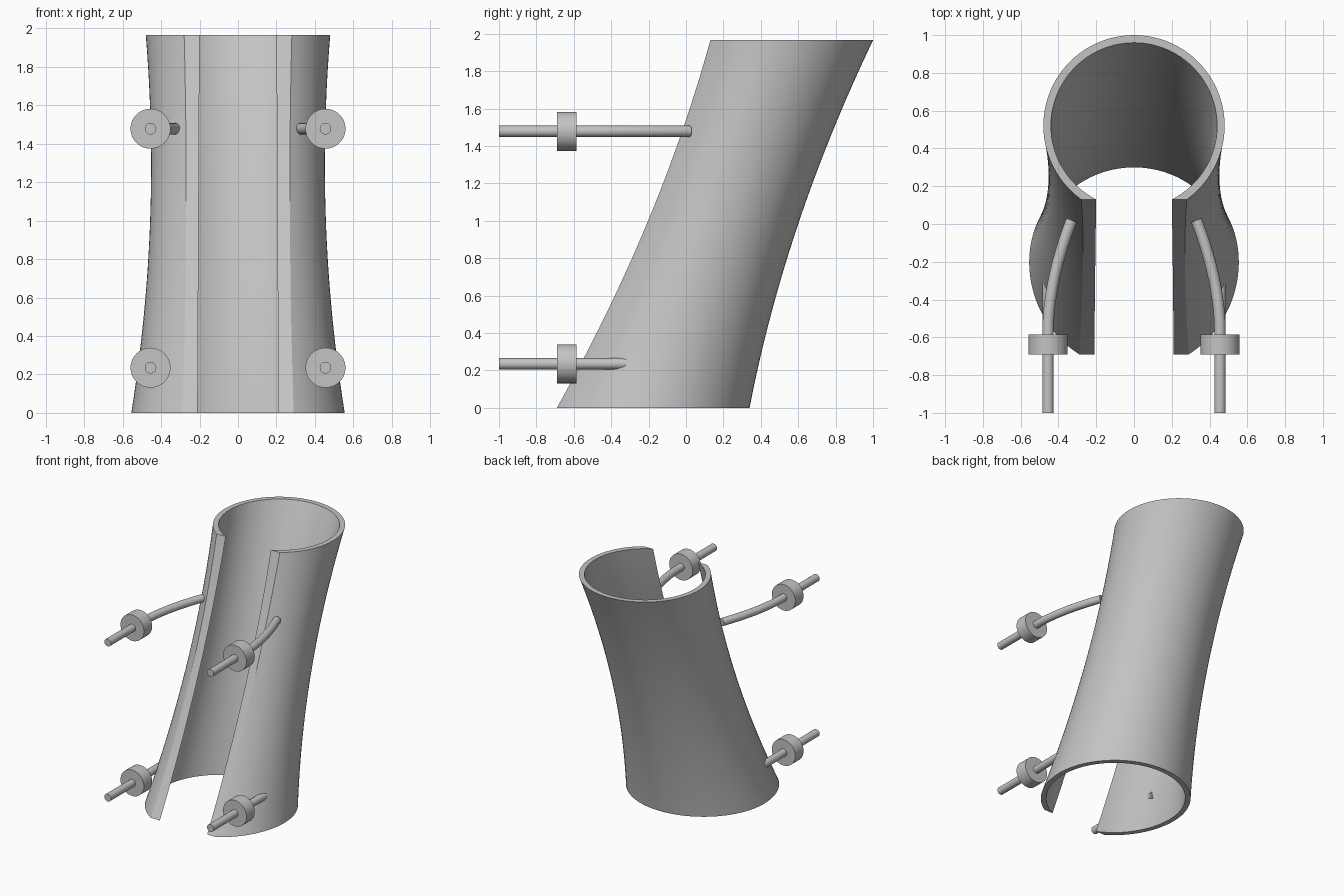
import bpy, bmesh, math
from mathutils import Matrix, Vector

cube = bpy.data.objects.get("Cube")
if cube:
    bpy.data.objects.remove(cube, do_unlink=True)

grey = bpy.data.materials.new("plain grey")
grey.use_nodes = True
grey.diffuse_color = (0.55, 0.55, 0.55, 1)
grey.node_tree.nodes["Principled BSDF"].inputs["Base Color"].default_value = grey.diffuse_color

HEIGHT, WALL = 1.965, 0.04
ROWS, COLS = 32, 72


def finish(bm, name):
    """Turn a bmesh into a smooth shaded object with sharp corners kept."""
    bmesh.ops.recalc_face_normals(bm, faces=bm.faces)
    mesh = bpy.data.meshes.new(name)
    bm.to_mesh(mesh)
    bm.free()
    mesh.materials.append(grey)
    obj = bpy.data.objects.new(name, mesh)
    bpy.context.collection.objects.link(obj)
    bpy.ops.object.select_all(action='DESELECT')
    obj.select_set(True)
    bpy.context.view_layer.objects.active = obj
    bpy.ops.object.shade_smooth_by_angle(angle=math.radians(30))
    return obj


def bow(t, low, mid, high):
    """Parabola through the values at the bottom, middle and top."""
    return low * (1 - t) * (1 - 2 * t) + mid * 4 * t * (1 - t) + high * t * (2 * t - 1)


def arc(half_width, centre, back, lip_x, lip_y, z):
    """Open oval that runs round the back from one slot lip to the other."""
    start = -math.acos(lip_x / half_width)
    front = (lip_y - centre) / math.sin(start)
    points = []
    for i in range(COLS + 1):
        a = start + (math.pi - 2 * start) * i / COLS
        depth = back - centre if math.sin(a) > 0 else front
        points.append(Vector((half_width * math.cos(a), centre + depth * math.sin(a), z)))
    return points


# Leaning, slotted tube with a waist
bm = bmesh.new()
rings = []
for r in range(ROWS + 1):
    t = r / ROWS
    width = bow(t, 0.555, 0.458, 0.48)
    centre = bow(t, -0.20, 0.14, 0.52)
    back = bow(t, 0.34, 0.60, 1.0)
    lip_y = bow(t, -0.69, -0.21, 0.13)
    outer = arc(width, centre, back, bow(t, 0.29, 0.27, 0.28), lip_y, t * HEIGHT)
    inner = arc(width - WALL, centre, back - WALL, bow(t, 0.21, 0.205, 0.20), lip_y, t * HEIGHT)
    rings.append([bm.verts.new(p) for p in outer + inner[::-1]])
n = len(rings[0])
for low, high in zip(rings, rings[1:]):
    for i in range(n):
        j = (i + 1) % n
        bm.faces.new((low[i], low[j], high[j], high[i]))
for ring in (rings[0], rings[-1]):
    for i in range(COLS):
        bm.faces.new((ring[i], ring[i + 1], ring[n - 2 - i], ring[n - 1 - i]))
finish(bm, "slotted_tube")


def rod(name, path, radius=0.03, sides=24):
    """Round bar swept along a path that stays level."""
    bm = bmesh.new()
    loops = []
    for k, p in enumerate(path):
        along = (path[min(k + 1, len(path) - 1)] - path[max(k - 1, 0)]).normalized()
        side = along.cross(Vector((0, 0, 1)))
        loops.append([bm.verts.new(p + radius * (math.cos(a) * side + math.sin(a) * Vector((0, 0, 1))))
                      for a in (math.tau * s / sides for s in range(sides))])
    for one, two in zip(loops, loops[1:]):
        for s in range(sides):
            e = (s + 1) % sides
            bm.faces.new((one[s], one[e], two[e], two[s]))
    bm.faces.new(loops[0])
    bm.faces.new(loops[-1])
    finish(bm, name)


def collar(name, x, z):
    bm = bmesh.new()
    turn = Matrix.Translation((x, -0.638, z)) @ Matrix.Rotation(math.pi / 2, 4, 'X')
    bmesh.ops.create_cone(bm, cap_ends=True, segments=48, radius1=0.104, radius2=0.104,
                          depth=0.104, matrix=turn)
    finish(bm, name)


# Two pairs of rods with collars: bent above, straight below
X = 0.455
for side, label in ((1, "left"), (-1, "right")):
    for level, z in (("upper", 1.478), ("lower", 0.235)):
        path = [Vector((side * X, -1, z))]
        if level == "upper":
            for k in range(17):
                u = k / 16
                path.append(Vector((side * (X - 0.125 * u ** 1.8), -0.56 + 0.58 * u, z)))
        else:
            path.append(Vector((side * X, -0.315, z)))
        rod(f"{level}_{label}_rod", path)
        collar(f"{level}_{label}_collar", side * X, z)
